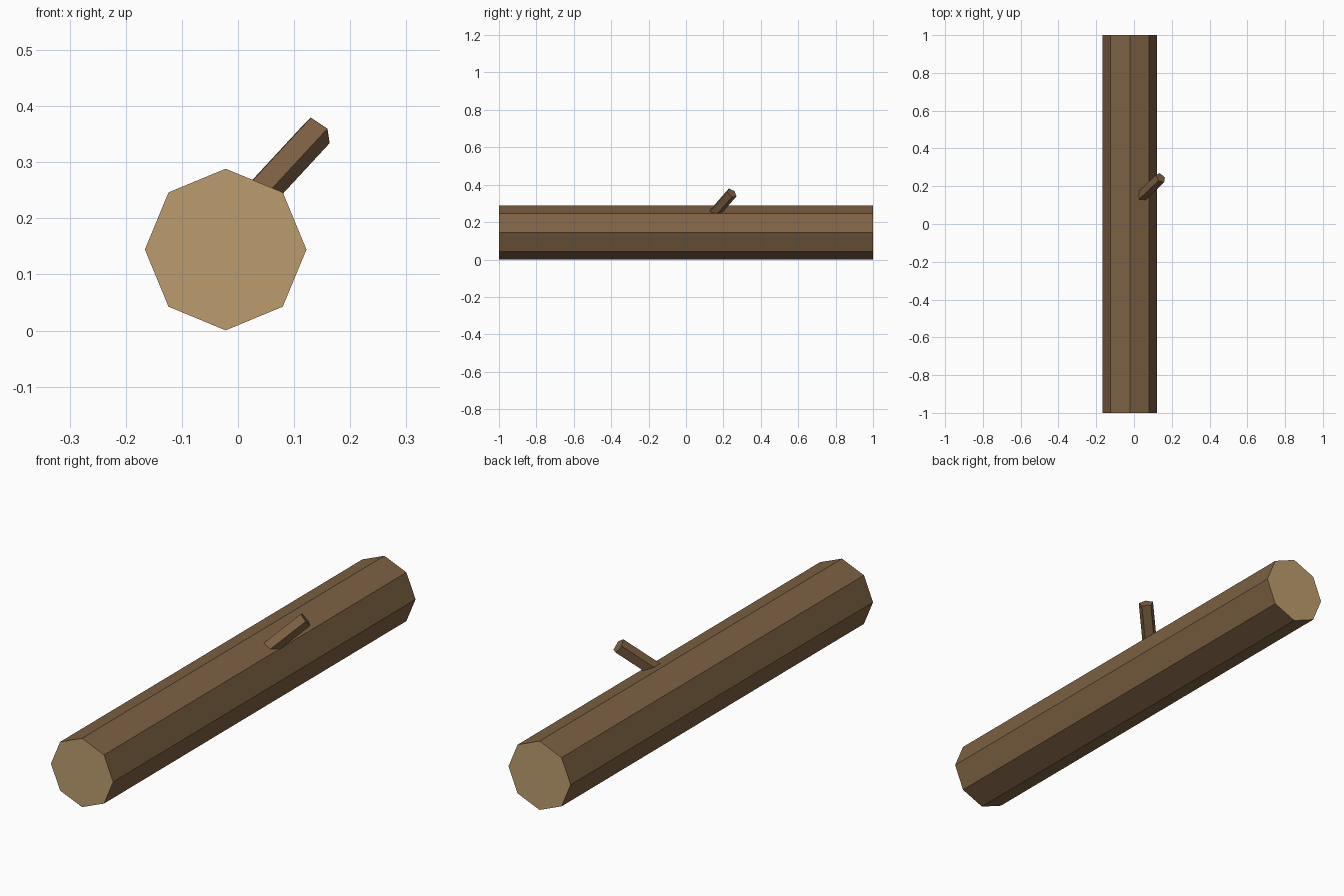
import bpy, bmesh, math
from mathutils import Vector

if "Cube" in bpy.data.objects:
    bpy.data.objects.remove(bpy.data.objects["Cube"])


def material(name, srgb):
    m = bpy.data.materials.new(name)
    lin = [((c / 255 + 0.055) / 1.055) ** 2.4 for c in srgb]
    m.diffuse_color = (*lin, 1)
    m.use_nodes = True
    m.node_tree.nodes["Principled BSDF"].inputs["Base Color"].default_value = m.diffuse_color
    return m


bark = material("bark brown", (126, 97, 67))
wood = material("cut wood tan", (188, 156, 109))


def prism(name, start, end, radius, sides, first_dir, mats):
    """Flat-sided prism between two points; first_dir points at one corner."""
    start, end = Vector(start), Vector(end)
    axis = (end - start).normalized()
    u = Vector(first_dir)
    u = (u - axis * u.dot(axis)).normalized()
    v = axis.cross(u)
    bm = bmesh.new()
    rings = []
    for centre in (start, end):
        ring = []
        for i in range(sides):
            a = 2 * math.pi * i / sides
            ring.append(bm.verts.new(centre + radius * (u * math.cos(a) + v * math.sin(a))))
        rings.append(ring)
    for i in range(sides):
        j = (i + 1) % sides
        bm.faces.new((rings[0][i], rings[0][j], rings[1][j], rings[1][i]))
    # End caps take the last material
    for ring in (rings[0][::-1], rings[1]):
        bm.faces.new(ring).material_index = len(mats) - 1
    bmesh.ops.recalc_face_normals(bm, faces=bm.faces)
    mesh = bpy.data.meshes.new(name)
    bm.to_mesh(mesh)
    bm.free()
    for m in mats:
        mesh.materials.append(m)
    ob = bpy.data.objects.new(name, mesh)
    bpy.context.collection.objects.link(ob)
    return ob


# Eight-sided log lying along y, with pale sawn ends
prism("log_trunk", (-0.022, -1, 0.1445), (-0.022, 1, 0.1445), 0.1440, 8, (0, 0, 1), [bark, wood])

# Five-sided branch stub, leaning out of the upper right side
tip = Vector((0.141, 0.245, 0.3555))
lean = Vector((1, 0.95, 1.08)).normalized()
prism("branch_stub", tip - lean * 0.22, tip, 0.031, 5, (0.0184, -0.0245, 0.0045), [bark])
